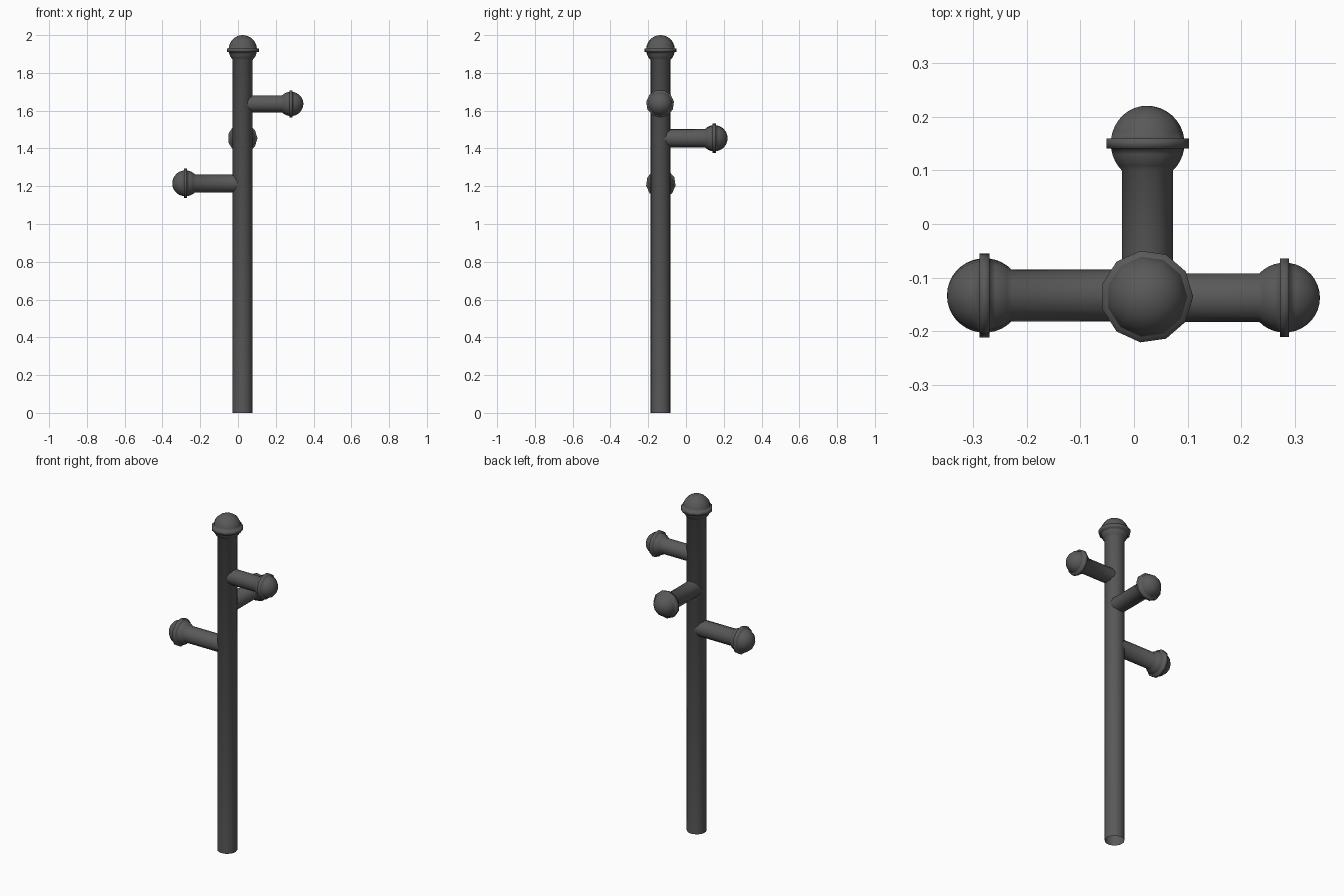
import bpy, bmesh, math
from mathutils import Vector, Matrix

if "Cube" in bpy.data.objects:
    bpy.data.objects.remove(bpy.data.objects["Cube"])

SIDES = 11
dark = bpy.data.materials.new("dark_grey")
dark.diffuse_color = (0.1, 0.1, 0.1, 1)
dark.use_nodes = True
dark.node_tree.nodes["Principled BSDF"].inputs["Base Color"].default_value = dark.diffuse_color


def knobbed_rod(name, start, direction, length, r, ball, drop=0.0):
    """Rod ending in a ringed ball, lathed around its own axis."""
    ring, half = 1.125 * ball, 0.13 * ball
    c = length - ball                       # ball centre along the rod
    low, high = -half - drop, half - drop   # ring faces relative to the centre
    base = -math.acos(r / ball)
    t0, t1 = math.asin(low / ball), math.asin(high / ball)

    def arc(a):
        return (ball * math.cos(a), c + ball * math.sin(a))

    prof = [(r, 0)]
    # lower part of the ball, raised ring, dome
    prof += [arc(base + (t0 - base) * i / 4) for i in range(5)]
    prof += [(ring, c + low), (ring, c + high)]
    prof += [arc(t1 + (math.pi / 2 - t1) * i / 8) for i in range(8)]

    bm = bmesh.new()
    loops = [[bm.verts.new((rad * math.cos(2 * math.pi * k / SIDES),
                            rad * math.sin(2 * math.pi * k / SIDES), z))
              for k in range(SIDES)] for rad, z in prof]
    tip = bm.verts.new((0, 0, length))
    for k in range(SIDES):
        n = (k + 1) % SIDES
        for a, b in zip(loops, loops[1:]):
            bm.faces.new((a[k], a[n], b[n], b[k]))
        bm.faces.new((loops[-1][k], loops[-1][n], tip))
    for f in bm.faces:
        f.smooth = True
    rot = Vector((0, 0, 1)).rotation_difference(Vector(direction)).to_matrix().to_4x4()
    bm.transform(Matrix.Translation(start) @ rot)
    mesh = bpy.data.meshes.new(name)
    bm.to_mesh(mesh)
    bm.free()
    mesh.materials.append(dark)
    obj = bpy.data.objects.new(name, mesh)
    bpy.context.collection.objects.link(obj)
    return obj


X, Y = 0.024, -0.135
# upright pole with top knob, open at the bottom
knobbed_rod("pole", (X, Y, 0), (0, 0, 1), 2.0, 0.054, 0.0765, 0.004)
# three pegs at different heights
knobbed_rod("right_peg", (X, Y - 0.002, 1.637), (1, 0, 0), 0.346 - X, 0.0455, 0.0657)
knobbed_rod("back_peg", (X, Y, 1.454), (0, 1, 0), 0.22 - Y, 0.0485, 0.07)
knobbed_rod("left_peg", (X, Y + 0.002, 1.214), (-1, 0, 0), X + 0.348, 0.0485, 0.07)
